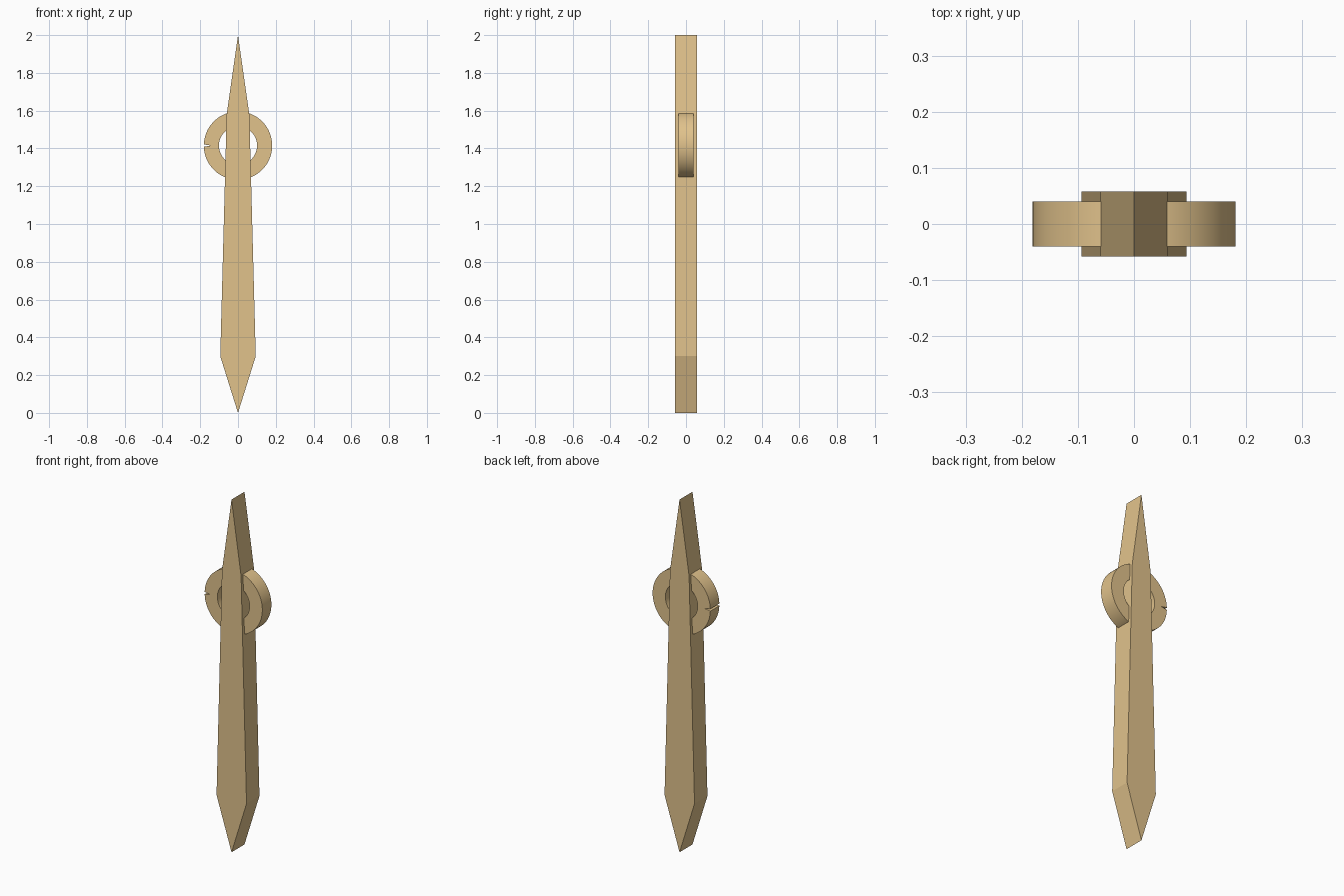
import bpy, bmesh, math

if "Cube" in bpy.data.objects:
    bpy.data.objects.remove(bpy.data.objects["Cube"])

mat = bpy.data.materials.new("tan")
mat.diffuse_color = (0.75, 0.54, 0.26, 1)
mat.use_nodes = True
mat.node_tree.nodes["Principled BSDF"].inputs["Base Color"].default_value = mat.diffuse_color


def finish(name, bm):
    bmesh.ops.recalc_face_normals(bm, faces=bm.faces)
    mesh = bpy.data.meshes.new(name)
    bm.to_mesh(mesh)
    bm.free()
    mesh.materials.append(mat)
    obj = bpy.data.objects.new(name, mesh)
    bpy.context.collection.objects.link(obj)
    return obj


def extrude_y(bm, depth):
    """Extrude the flat faces lying at y = -depth/2 to y = +depth/2."""
    out = bmesh.ops.extrude_face_region(bm, geom=bm.faces[:], use_keep_orig=True)
    verts = [g for g in out["geom"] if isinstance(g, bmesh.types.BMVert)]
    bmesh.ops.translate(bm, verts=verts, vec=(0, depth, 0))


# Blade: mirrored tapering profile with pointed ends
DEPTH = 0.116
half = [(0.094, 0.30), (0.074, 1.05), (0.06, 1.58)]
profile = [(0, 0)] + half + [(0, 2)] + [(-x, z) for x, z in reversed(half)]
bm = bmesh.new()
bm.faces.new([bm.verts.new((x, -DEPTH / 2, z)) for x, z in profile])
extrude_y(bm, DEPTH)
finish("hand_blade", bm)

# Ring around the blade, with a small V notch on its left outer edge
R_OUT, R_IN, RING_Z, RING_DEPTH, STEPS = 0.181, 0.101, 1.415, 0.081, 72
stations = [(math.radians(180), 0.143)]
stations += [(math.radians(182 + 356 * i / STEPS), R_OUT) for i in range(STEPS + 1)]
bm = bmesh.new()
rows = []
for a, r_out in stations:
    rows.append([bm.verts.new((r * math.cos(a), -RING_DEPTH / 2, RING_Z + r * math.sin(a)))
                 for r in (R_IN, r_out)])
for i, (a, b) in enumerate(rows):
    c, d = rows[(i + 1) % len(rows)]
    bm.faces.new((a, b, d, c))
extrude_y(bm, RING_DEPTH)
ring = finish("hand_ring", bm)

bpy.context.view_layer.objects.active = ring
ring.select_set(True)
bpy.ops.object.shade_smooth_by_angle(angle=math.radians(30))
